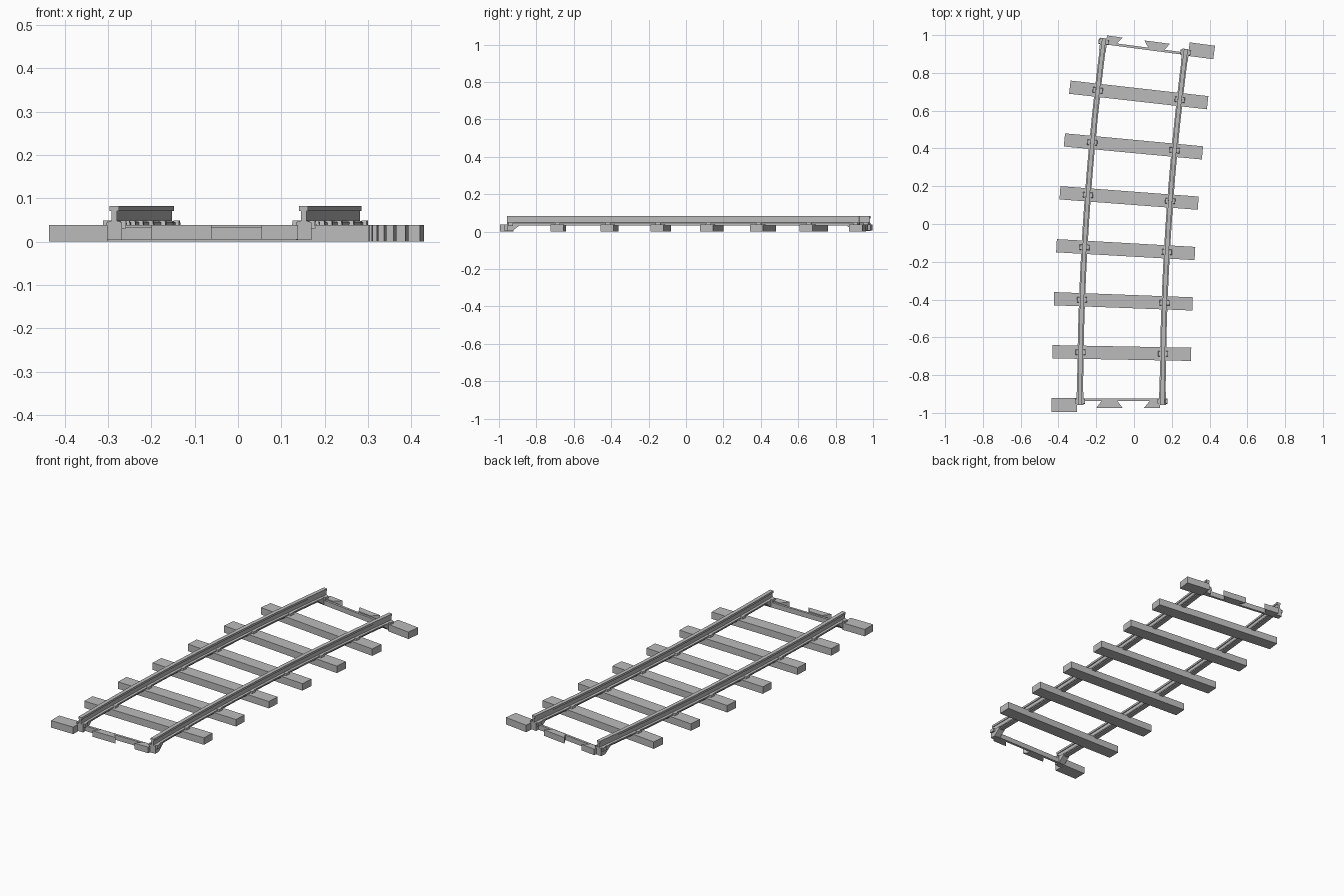
import bpy, bmesh, math
from mathutils import Matrix, Vector

cube = bpy.data.objects.get("Cube")
if cube:
    bpy.data.objects.remove(cube, do_unlink=True)

grey = bpy.data.materials.new("light grey")
grey.use_nodes = True
grey.diffuse_color = (0.5, 0.5, 0.5, 1)
grey.node_tree.nodes["Principled BSDF"].inputs["Base Color"].default_value = (0.5, 0.5, 0.5, 1)

RADIUS = 14.65
SWEEP = math.radians(7.5)
START_X, START_Y = -0.067, -0.957
GAUGE = 0.2185          # half the distance between the rails
SPACES = 7              # sleeper spacings along the arc
TOP = 0.038             # top of the sleepers


def frame(angle):
    """Local frame on the arc: x across the track, y along it."""
    place = Vector((START_X + RADIUS * (1 - math.cos(angle)),
                    START_Y + RADIUS * math.sin(angle), 0))
    return Matrix.Translation(place) @ Matrix.Rotation(-angle, 4, 'Z')


def loft(name, rings):
    """Closed solid through a list of matching rings of points."""
    bm = bmesh.new()
    loops = [[bm.verts.new(p) for p in ring] for ring in rings]
    n = len(loops[0])
    for a, b in zip(loops, loops[1:]):
        for i in range(n):
            j = (i + 1) % n
            bm.faces.new((a[i], a[j], b[j], b[i]))
    bm.faces.new(loops[0])
    bm.faces.new(loops[-1])
    bmesh.ops.recalc_face_normals(bm, faces=bm.faces)
    mesh = bpy.data.meshes.new(name)
    bm.to_mesh(mesh)
    bm.free()
    mesh.materials.append(grey)
    obj = bpy.data.objects.new(name, mesh)
    bpy.context.collection.objects.link(obj)
    return obj


def plate(name, mat, outline, z0, z1, shrink=1.0):
    """Flat outline raised from z0 to z1, optionally tapering about its middle."""
    mid = sum((Vector(p) for p in outline), Vector((0, 0))) / len(outline)
    top = [mid + (Vector(p) - mid) * shrink for p in outline]
    return loft(name, [[mat @ Vector((x, y, z0)) for x, y in outline],
                       [mat @ Vector((x, y, z1)) for x, y in top]])


def rect(x0, x1, y0, y1):
    return [(x0, y0), (x1, y0), (x1, y1), (x0, y1)]


def mirrored(half):
    return half + [(-x, z) for x, z in reversed(half)]


def sweep(name, offset, profile, steps=14):
    """Profile swept along the arc at a sideways offset."""
    rings = []
    for i in range(steps + 1):
        mat = frame(SWEEP * i / steps)
        rings.append([mat @ Vector((offset + x, 0, z)) for x, z in profile])
    return loft(name, rings)


# Rails: foot, web and head, with a tie strip below
rail = mirrored([(0.016, 0.038), (0.016, 0.045), (0.006, 0.048),
                 (0.006, 0.071), (0.0105, 0.071), (0.0105, 0.082)])
strip = mirrored([(0.011, 0.032), (0.011, 0.039)])
for side, offset in (("left", GAUGE), ("right", -GAUGE)):
    sweep(side + "_rail", offset, rail)
    sweep(side + "_tie_strip", offset, strip)

# Full sleepers with rail clips
for k in range(1, SPACES):
    mat = frame(SWEEP * k / SPACES)
    plate(f"sleeper_{k}", mat, rect(-0.367, 0.367, -0.035, 0.035), 0, TOP)
    for side, offset in (("left", GAUGE), ("right", -GAUGE)):
        for way in (-1, 1):
            c = offset + way * 0.018
            plate(f"{side}_clip_{k}", mat, rect(c - 0.009, c + 0.009, -0.015, 0.015),
                  TOP - 0.002, 0.048, 0.8)

# End joints: the same parts at both ends, turned half round
for end, angle, turn in (("front", 0, 0), ("back", SWEEP, math.pi)):
    mat = frame(angle) @ Matrix.Rotation(turn, 4, 'Z')
    plate(end + "_half_sleeper", mat, rect(-0.369, -0.234, -0.037, 0.035), 0, TOP)
    plate(end + "_cross_bar", mat, rect(-GAUGE, GAUGE, 0.019, 0.032), 0.005, 0.032)

    # Dovetail teeth, wider towards the outside
    plate(end + "_middle_tooth", mat,
          [(-0.132, -0.016), (0.006, -0.016), (-0.022, 0.021), (-0.104, 0.021)], 0.005, TOP)
    plate(end + "_side_tooth", mat,
          [(0.121, -0.016), (0.205, -0.016), (0.205, 0.021), (0.15, 0.021)], 0.005, TOP)

    # Rail supports with a sloping underside
    for side, offset in (("outer", -GAUGE), ("inner", GAUGE)):
        shape = [(0, 0.004), (0.03, 0.004), (0.068, 0.034), (0.068, 0.044), (0, 0.044)]
        loft(f"{end}_{side}_support",
             [[mat @ Vector((offset + dx, y, z)) for y, z in shape] for dx in (-0.018, 0.018)])
        for way in (-1, 1):
            c = offset + way * 0.02
            plate(f"{end}_{side}_clip", mat, rect(c - 0.007, c + 0.007, 0.005, 0.033),
                  0.03, 0.048, 0.85)
